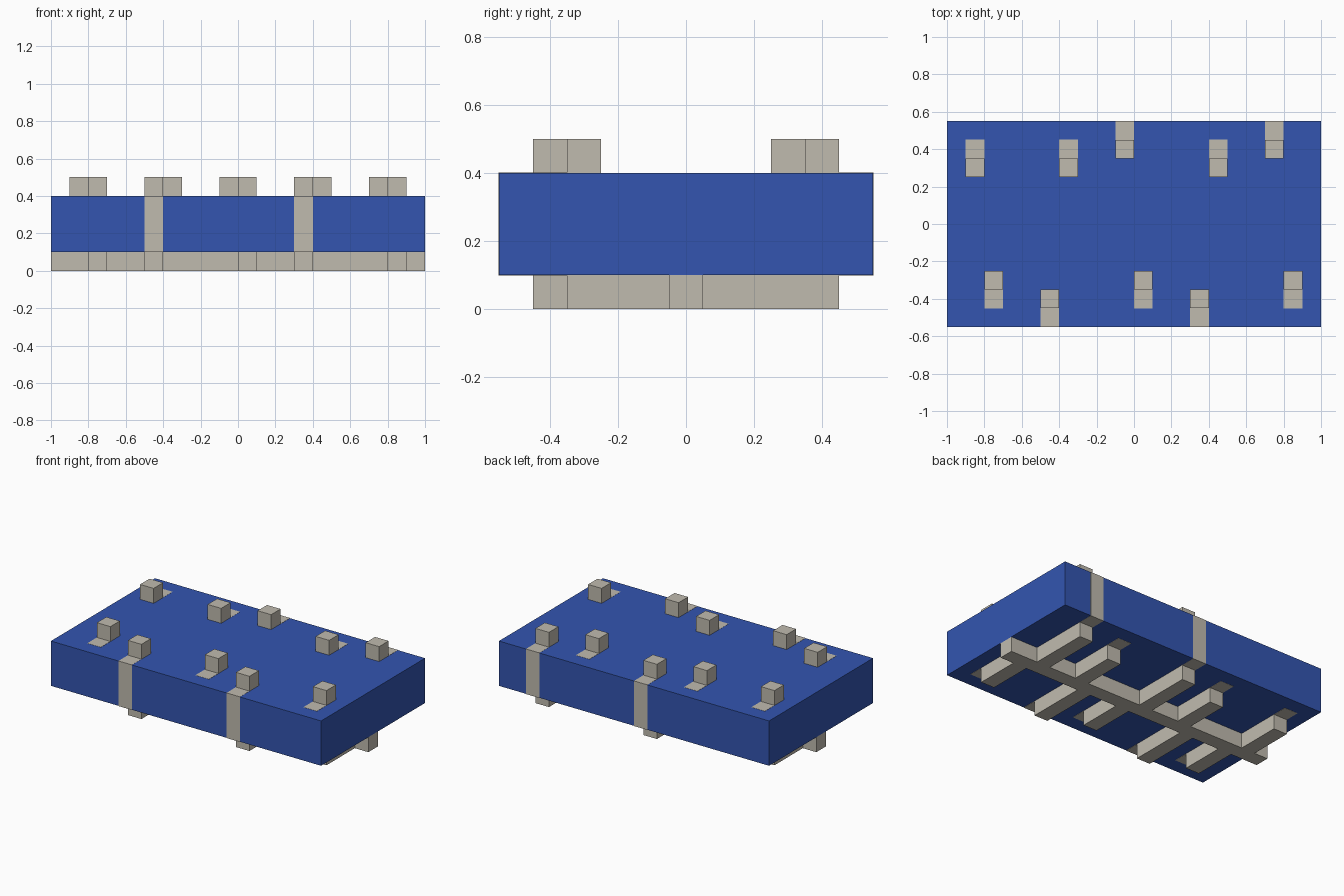
import bpy

default = bpy.data.objects.get("Cube")
if default:
    bpy.data.objects.remove(default, do_unlink=True)


def make_material(name, rgb):
    mat = bpy.data.materials.new(name)
    mat.use_nodes = True
    mat.diffuse_color = (*rgb, 1)
    mat.node_tree.nodes["Principled BSDF"].inputs["Base Color"].default_value = (*rgb, 1)
    return mat


blue = make_material("slab blue", (0.033, 0.091, 0.434))
stone = make_material("warm grey", (0.527, 0.497, 0.429))


def box(name, low, high, mat):
    """Flat-faced box between two opposite corners."""
    bpy.ops.mesh.primitive_cube_add(size=1)
    obj = bpy.context.object
    obj.name = name
    obj.data.name = name
    for v in obj.data.vertices:
        v.co = [h if c > 0 else l for c, l, h in zip(v.co, low, high)]
    obj.data.materials.append(mat)
    return obj


UNIT = 0.1            # thickness of every grey bar
BOTTOM, TOP = 0.1, 0.4
EDGE = 0.55           # half depth of the slab
PROUD = 0.001         # keeps flush grey faces clear of the blue ones

# Main slab and the spine running beneath it
box("slab", (-1, -EDGE, BOTTOM), (1, EDGE, TOP), blue)
box("spine", (-1, -UNIT / 2, 0), (1, UNIT / 2, BOTTOM), stone)


def branch(name, x, side, reach):
    """Rib from the spine, post up through the slab, and stud on top."""
    def part(label, y0, y1, z0, z1):
        a, b = sorted((side * y0, side * y1))
        box(f"{name}_{label}", (x, a, z0), (x + UNIT, b, z1), stone)

    inner = reach - UNIT
    part("rib", UNIT / 2, inner, 0, BOTTOM)
    part("post", inner, reach + PROUD, BOTTOM - PROUD, TOP + PROUD)
    part("stud", inner - UNIT, inner, TOP, TOP + UNIT)


# Branches set inside the slab, and those showing on its front and back faces
inset = EDGE - UNIT
layout = {
    ("front", -1, inset): (-0.8, 0.0, 0.8),
    ("front_edge", -1, EDGE): (-0.5, 0.3),
    ("back", 1, inset): (-0.9, -0.4, 0.4),
    ("back_edge", 1, EDGE): (-0.1, 0.7),
}
for (row, side, reach), starts in layout.items():
    for i, x in enumerate(starts, 1):
        branch(f"{row}_branch_{i}", x, side, reach)
